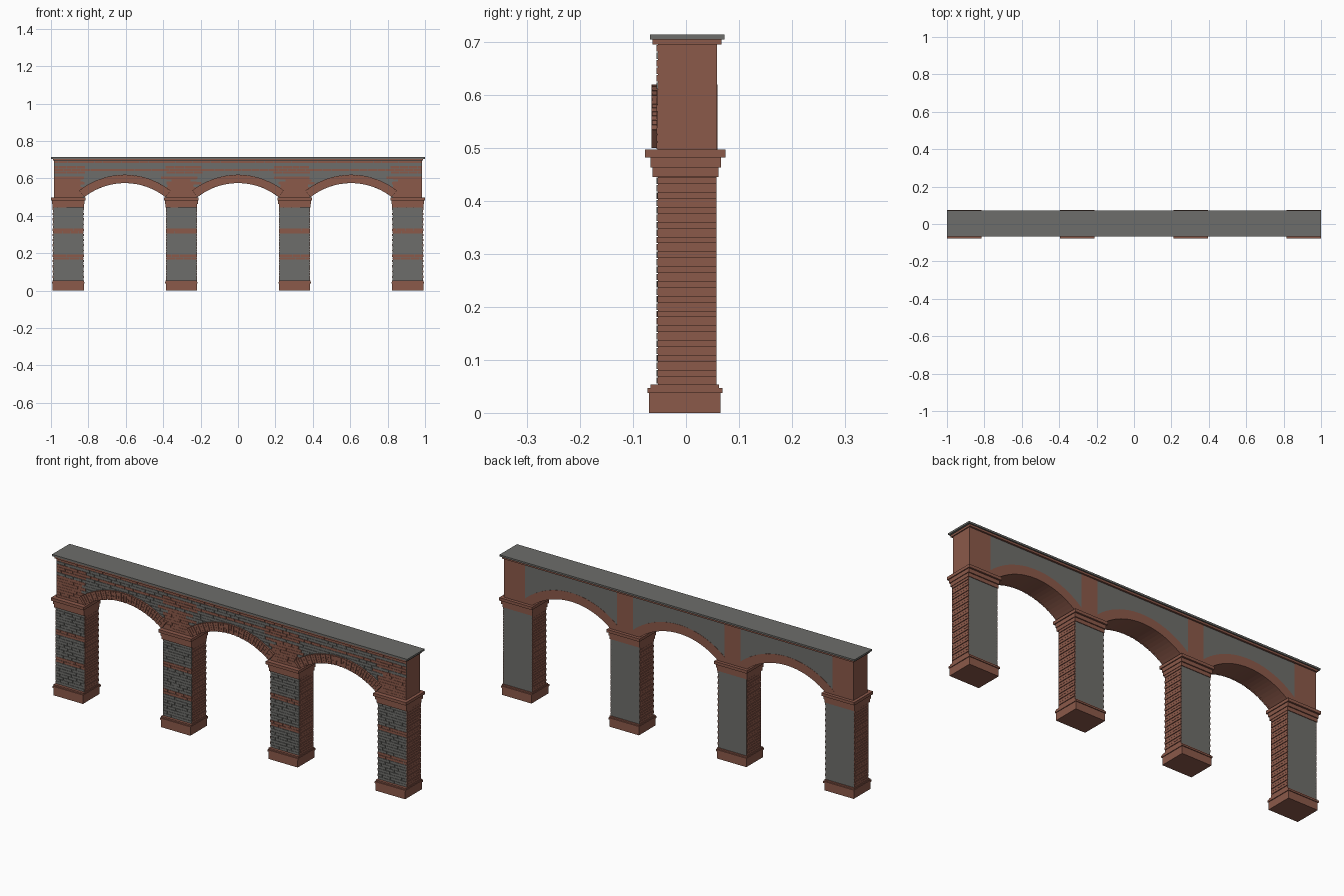
import bpy, bmesh, math, random
from mathutils import Matrix, Vector

random.seed(4)
if "Cube" in bpy.data.objects:
    bpy.data.objects.remove(bpy.data.objects["Cube"])


def material(name, rgb):
    m = bpy.data.materials.new(name)
    m.use_nodes = True
    m.diffuse_color = (*rgb, 1)
    bsdf = m.node_tree.nodes["Principled BSDF"]
    bsdf.inputs["Base Color"].default_value = (*rgb, 1)
    bsdf.inputs["Roughness"].default_value = 0.9
    return m


MATS = [material("red_brick", (0.26, 0.1, 0.068)),
        material("grey_stone", (0.155, 0.155, 0.145))]
BRICK, STONE = 0, 1

BAY = 0.605                                   # pillar spacing
PILLARS = [BAY * k for k in (-1.5, -0.5, 0.5, 1.5)]
ARCHES = [-BAY, 0, BAY]
ARCH_Z, R_IN, R_OUT = 0.225, 0.35, 0.395      # arch circle
SPRING, WALL_TOP, WALL_X = 0.497, 0.695, 0.985
FRONT, BACK = -0.053, 0.058


def finish(bm, name):
    bmesh.ops.recalc_face_normals(bm, faces=bm.faces)
    mesh = bpy.data.meshes.new(name)
    bm.to_mesh(mesh)
    bm.free()
    for m in MATS:
        mesh.materials.append(m)
    ob = bpy.data.objects.new(name, mesh)
    bpy.context.collection.objects.link(ob)
    return ob


def box(bm, x, y, z, mat=BRICK):
    """Box from (low, high) ranges on each axis."""
    size = Matrix.Diagonal([r[1] - r[0] for r in (x, y, z)] + [1])
    mid = Matrix.Translation([(r[0] + r[1]) / 2 for r in (x, y, z)])
    verts = bmesh.ops.create_cube(bm, size=1, matrix=mid @ size)["verts"]
    faces = {f for v in verts for f in v.link_faces}
    for f in faces:
        f.material_index = mat
    return faces


def prism(bm, outline, y0, y1, mat=BRICK):
    """Extrude an xz outline from y0 to y1."""
    face = bm.faces.new([bm.verts.new((x, y0, z)) for x, z in outline])
    out = bmesh.ops.extrude_face_region(bm, geom=[face])["geom"]
    verts = [g for g in out if isinstance(g, bmesh.types.BMVert)]
    bmesh.ops.translate(bm, verts=verts, vec=(0, y1 - y0, 0))
    faces = {f for v in verts for f in v.link_faces} | {face}
    for f in faces:
        f.material_index = mat
    return faces


def course(bm, x0, x1, z, length, shift, rule):
    """One row of face bricks, coloured by a rule of their centre."""
    cuts = [x0]
    x = x0 + length * (0.5 if shift else 1)
    while x < x1 - length * 0.3:
        cuts.append(x + random.uniform(-0.1, 0.1) * length)
        x += length
    cuts.append(x1)
    for a, b in zip(cuts, cuts[1:]):
        y = FRONT - random.uniform(0.0015, 0.003)
        box(bm, (a + 0.0008, b - 0.0008), (y, FRONT + 0.002), z, rule((a + b) / 2))


def arc(cx, r, a0, a1, n):
    return [(cx + r * math.sin(a), ARCH_Z + r * math.cos(a))
            for a in (a0 + (a1 - a0) * i / n for i in range(n + 1))]


def side_colours(faces):
    """Stone on front and back, brick on everything else."""
    for f in faces:
        f.normal_update()
        f.material_index = STONE if abs(f.normal.y) > 0.9 else BRICK


# Pillars: stepped base, coursed shaft, stepped capital
BASE = [(0.083, -0.070, 0.065, 0, 0.038),
        (0.0865, -0.073, 0.069, 0.038, 0.047),
        (0.0845, -0.067, 0.062, 0.047, 0.054)]
CAPITAL = [(0.0845, -0.063, 0.061, 0.445, 0.463),
           (0.088, -0.067, 0.066, 0.463, 0.482),
           (0.0925, -0.077, 0.075, 0.482, SPRING)]
ROWS = 28
PITCH = (0.445 - 0.054) / ROWS
for n, cx in enumerate(PILLARS, 1):
    for part, steps in (("base", BASE), ("capital", CAPITAL)):
        bm = bmesh.new()
        for half, y0, y1, z0, z1 in steps:
            box(bm, (cx - half, cx + half), (y0, y1), (z0, z1))
        finish(bm, f"pillar_{n}_{part}")

    bm = bmesh.new()
    side_colours(box(bm, (cx - 0.08, cx + 0.08), (FRONT, BACK), (0.05, 0.45)))
    finish(bm, f"pillar_{n}_core")

    bm = bmesh.new()
    for i in range(ROWS):
        z0 = 0.054 + i * PITCH
        z = (z0 + 0.001, z0 + PITCH - 0.001)
        band = BRICK if i in (8, 9, 18, 19) else STONE
        course(bm, cx - 0.081, cx + 0.081, z, 0.046, i % 2, lambda x: band)
        out = 0.0835 if i % 2 else 0.082
        for s in (-1, 1):
            box(bm, sorted((cx + s * 0.079, cx + s * out)),
                (FRONT - 0.0005, BACK - 0.0005), z)
    finish(bm, f"pillar_{n}_bricks")

# Arcade wall with three segmental openings
half_angle = math.acos((SPRING - ARCH_Z) / R_IN)
outline = [(WALL_X, WALL_TOP), (-WALL_X, WALL_TOP), (-WALL_X, SPRING)]
for cx in ARCHES:
    outline += arc(cx, R_IN, -half_angle, half_angle, 24)
outline.append((WALL_X, SPRING))
bm = bmesh.new()
side_colours(prism(bm, outline, FRONT, BACK))
finish(bm, "arcade_wall")

# Brick backing above the pillars, front; brick strips, back
bm = bmesh.new()
for cx in PILLARS:
    box(bm, (max(cx - 0.08, -WALL_X), min(cx + 0.08, WALL_X)),
        (FRONT - 0.001, FRONT + 0.001), (SPRING, 0.61))
    edge = abs(cx) > BAY
    lo, hi = (cx - 0.0775, cx + 0.0425) if edge and cx < 0 else (cx - 0.045, cx + 0.045)
    if edge and cx > 0:
        lo, hi = cx - 0.0425, cx + 0.0775
    box(bm, (lo, hi), (BACK - 0.001, BACK + 0.0008), (SPRING, WALL_TOP))
finish(bm, "wall_brick_strips")

# Brick arch bands on the back
bm = bmesh.new()
wide = math.acos((SPRING - ARCH_Z) / R_OUT)
for cx in ARCHES:
    band = arc(cx, R_OUT, -wide, wide, 24) + arc(cx, R_IN, half_angle, -half_angle, 24)
    prism(bm, band, BACK - 0.001, BACK + 0.001)
finish(bm, "back_arch_bands")

# Face bricks of the wall, stopping at the arch rings
bm = bmesh.new()
rows = 14
pitch = (WALL_TOP - SPRING) / rows
for i in range(rows):
    z0 = SPRING + i * pitch
    z = (z0 + 0.001, z0 + pitch - 0.001)
    reach = 0.385 ** 2 - (z[1] - ARCH_Z) ** 2
    ends = [-WALL_X, WALL_X]
    if reach > 0:
        w = math.sqrt(reach)
        ends = sorted(ends + [c + s * w for c in ARCHES for s in (-1, 1)])

    def colour(x):
        near = min(abs(x - p) for p in PILLARS) < 0.07 + 0.025 * (i % 2)
        if i in (10, 13) or (near and (z0 < 0.6 or i % 2)):
            return BRICK
        return STONE

    for a, b in zip(ends[::2], ends[1::2]):
        course(bm, a, b, z, 0.048, i % 2, colour)
finish(bm, "wall_face_bricks")

# Projecting arch rings: full bricks alternating with split pairs
bm = bmesh.new()
COUNT, SPREAD = 35, 0.67
step = 2 * SPREAD / COUNT
mid = (R_IN + R_OUT) / 2
for cx in ARCHES:
    for i in range(COUNT):
        a0 = -SPREAD + i * step + 0.002
        a1 = a0 + step - 0.004
        spans = [(R_IN, mid - 0.001), (mid + 0.001, R_OUT)] if i % 2 else [(R_IN, R_OUT)]
        for r0, r1 in spans:
            prism(bm, arc(cx, r1, a0, a1, 1) + arc(cx, r0, a1, a0, 1),
                  -0.0655 + 0.001 * (i % 2), FRONT + 0.001)
    prism(bm, arc(cx, R_OUT - 0.002, -SPREAD, SPREAD, 24)
          + arc(cx, R_IN + 0.001, SPREAD, -SPREAD, 24), -0.062, FRONT + 0.001)
finish(bm, "arch_rings")

# Cornice and coping slab
bm = bmesh.new()
box(bm, (-0.99, 0.99), (-0.063, 0.067), (WALL_TOP, 0.705))
finish(bm, "cornice")
bm = bmesh.new()
box(bm, (-1, 1), (-0.068, 0.073), (0.705, 0.714), STONE)
finish(bm, "coping_slab")
